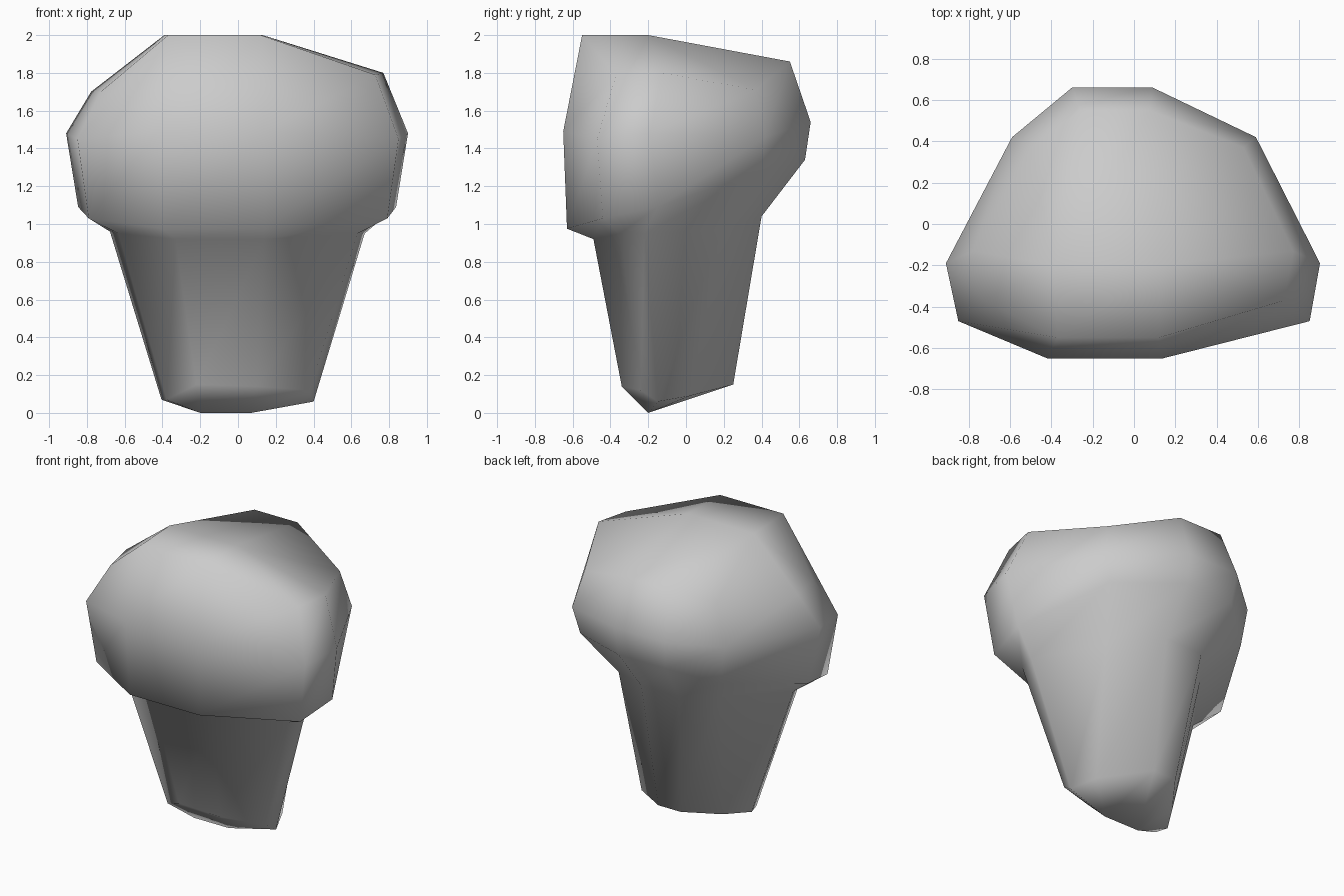
import bpy
import bmesh

cube = bpy.data.objects.get("Cube")
if cube:
    bpy.data.objects.remove(cube, do_unlink=True)

# Cross-section corners, counter-clockwise from the front: role, on the +x half
CORNERS = [("front", 0), ("front", 1), ("flank", 1), ("side", 1), ("corner", 1),
           ("back", 1), ("back", 0), ("corner", 0), ("side", 0), ("flank", 0)]
ROLES = ("front", "flank", "side", "corner", "back")
# Widest x extents that each ring scales
EXTENT = {"flank": (-.85, .85), "side": (-.91, .90), "back": (-.30, .09)}


def ring(bm, scale, front_x, corner_x, depths, **heights):
    """One cross-section; every pair is (minus x half, plus x half)."""
    y = dict(zip(ROLES, depths))
    x = {role: [v * scale for v in pair] for role, pair in EXTENT.items()}
    x.update(front=front_x, corner=corner_x)
    return [bm.verts.new((x[role][half], y[role], heights[role][half]))
            for role, half in CORNERS]


def bridge(bm, lower, upper):
    n = len(lower)
    for i in range(n):
        j = (i + 1) % n
        bm.faces.new((lower[i], lower[j], upper[j], upper[i]))


def ridge_cap(bm, loop, left, right):
    """Close a ring onto a short ridge running along x."""
    ends = (bm.verts.new(left), bm.verts.new(right))
    n = len(loop)
    for i in range(n):
        j = (i + 1) % n
        near, far = ends[CORNERS[i][1]], ends[CORNERS[j][1]]
        points = [loop[i], loop[j], far]
        if near is not far:
            points.append(near)
        bm.faces.new(points)


# Stone material
stone = bpy.data.materials.new("grey_stone")
stone.use_nodes = True
GREY = (.6, .6, .6, 1)
stone.diffuse_color = GREY
stone.node_tree.nodes["Principled BSDF"].inputs["Base Color"].default_value = GREY

# Tapered stem flaring into an overhanging head
bm = bmesh.new()
base = ring(bm, .445, (-.22, .1), (-.3, .33), (-.34, -.24, -.15, .02, .25),
            front=(.15, .14), flank=(.07, .12), side=(.07, .06),
            corner=(.09, .09), back=(.15, .15))
neck = ring(bm, .745, (-.33, .14), (-.39, .39), (-.49, -.35, -.22, .19, .40),
            front=(.92, .92), flank=(.95, .95), side=(.96, .95),
            corner=(1, .97), back=(1.04, 1.04))
rim = ring(bm, .93, (-.4, .14), (-.55, .54), (-.63, -.44, -.15, .4, .63),
           front=(.975, .975), flank=(1.03, 1.03), side=(1.09, 1.09),
           corner=(1.22, 1.28), back=(1.34, 1.34))
belly = ring(bm, 1, (-.42, .14), (-.59, .59), (-.65, -.47, -.19, .42, .66),
             front=(1.49, 1.49), flank=(1.45, 1.45), side=(1.48, 1.48),
             corner=(1.49, 1.46), back=(1.54, 1.54))
crown = ring(bm, .855, (-.37, .12), (-.5, .53), (-.55, -.37, -.13, .37, .55),
             front=(2, 2), flank=(1.7, 1.79), side=(1.7, 1.8),
             corner=(1.76, 1.71), back=(1.86, 1.86))
loops = [base, neck, rim, belly, crown]
for lower, upper in zip(loops, loops[1:]):
    bridge(bm, lower, upper)
ridge_cap(bm, crown, (-.39, -.2, 2), (.13, -.2, 2))
ridge_cap(bm, base, (-.2, -.2, 0), (.07, -.2, 0))
bmesh.ops.recalc_face_normals(bm, faces=bm.faces)
for face in bm.faces:
    face.smooth = True

mesh = bpy.data.meshes.new("rock")
bm.to_mesh(mesh)
bm.free()
mesh.materials.append(stone)
rock = bpy.data.objects.new("rock", mesh)
bpy.context.collection.objects.link(rock)
